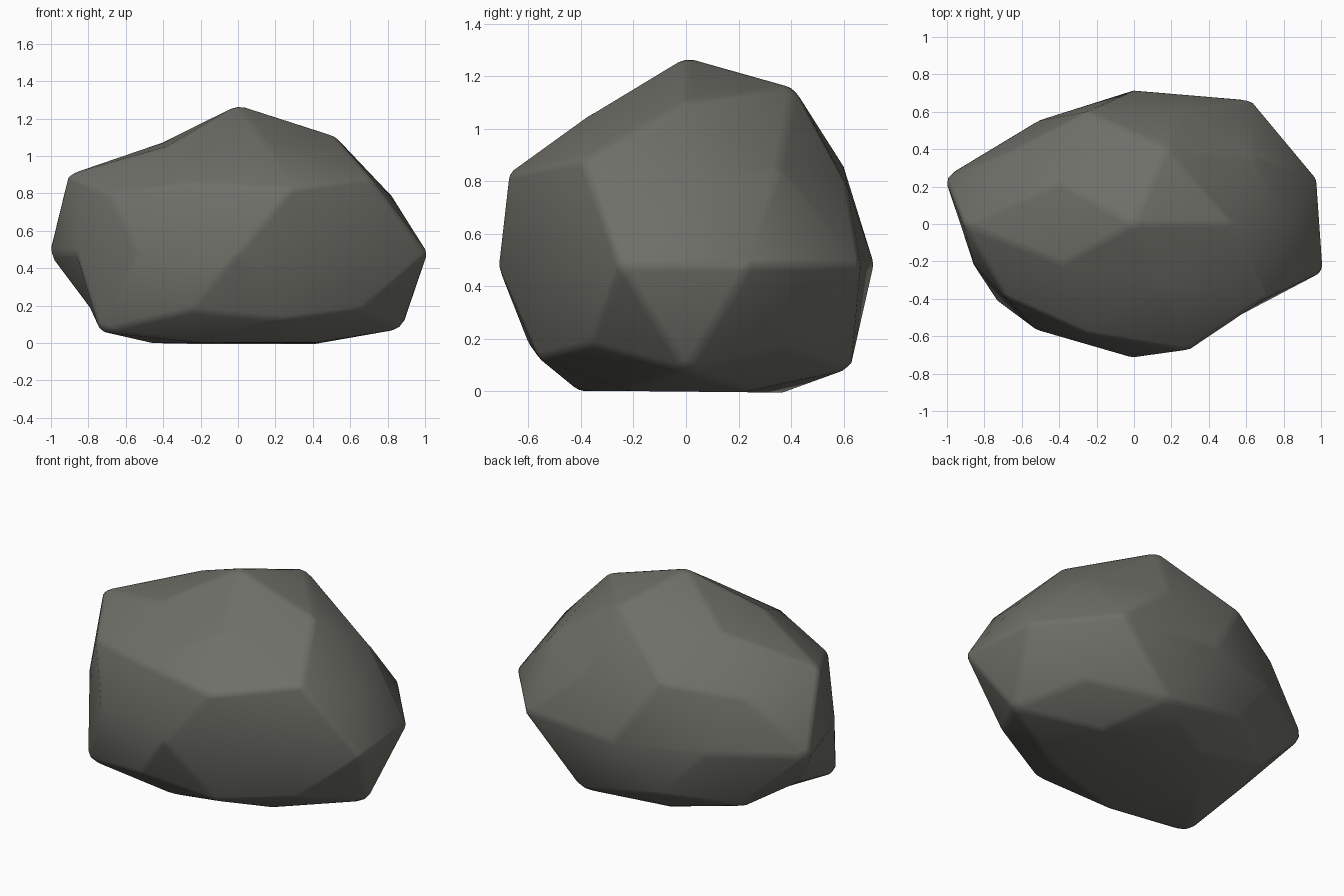
import bpy, math

if "Cube" in bpy.data.objects:
    bpy.data.objects.remove(bpy.data.objects["Cube"])

SCALE = (1.02, 0.78, 0.76)   # overall stretch of the boulder
CENTRE_Z = 0.48              # height of the widest ring

# Radial push/pull per icosphere ring (key: unit height x100), by angle from +x
RINGS = {
    100: [1.045],
    85: [0.97, 1.05, 0.92, 0.88, 0.90],
    53: [0.91, 0.95, 1.05, 0.93, 1.01],
    45: [0.90, 0.92, 0.92, 0.94, 1.02],
    0: [1.01, 1.05, 0.92, 0.87, 1.045, 0.89, 0.89, 0.92, 0.83, 1.045],
    -45: [0.92, 0.90, 0.87, 0.90, 0.89],
    -53: [1.01, 0.99, 0.91, 1.05, 0.89],
    -85: [1.0, 1.0, 0.88, 1.05, 0.95],
    -100: [1.0],
}

# Boulder body: faceted sphere
bpy.ops.mesh.primitive_ico_sphere_add(subdivisions=2, radius=1)
rock = bpy.context.object
rock.name = "boulder"
verts = rock.data.vertices


def angle(v):
    return round(math.degrees(math.atan2(v.co.y, v.co.x))) % 360


# Pair each vertex with its factor before anything moves
moves = []
for height, factors in RINGS.items():
    ring = sorted((v for v in verts if abs(v.co.z * 100 - height) < 2.5), key=angle)
    moves += zip(ring, factors)

# Chip the facets and flatten the base on the ground
for v, f in moves:
    x, y, z = (c * s * f for c, s in zip(v.co, SCALE))
    v.co = (x, y, max(0.0, z + CENTRE_Z))

# Softly worn edges
bevel = rock.modifiers.new("worn_edges", 'BEVEL')
bevel.width = 0.025
bevel.segments = 2
bevel.limit_method = 'ANGLE'
bevel.angle_limit = math.radians(20)
bpy.ops.object.shade_smooth()

# Dark stone colour
stone = bpy.data.materials.new("stone")
stone.diffuse_color = (0.16, 0.16, 0.14, 1)
stone.use_nodes = True
stone.node_tree.nodes["Principled BSDF"].inputs["Base Color"].default_value = stone.diffuse_color
rock.data.materials.append(stone)
